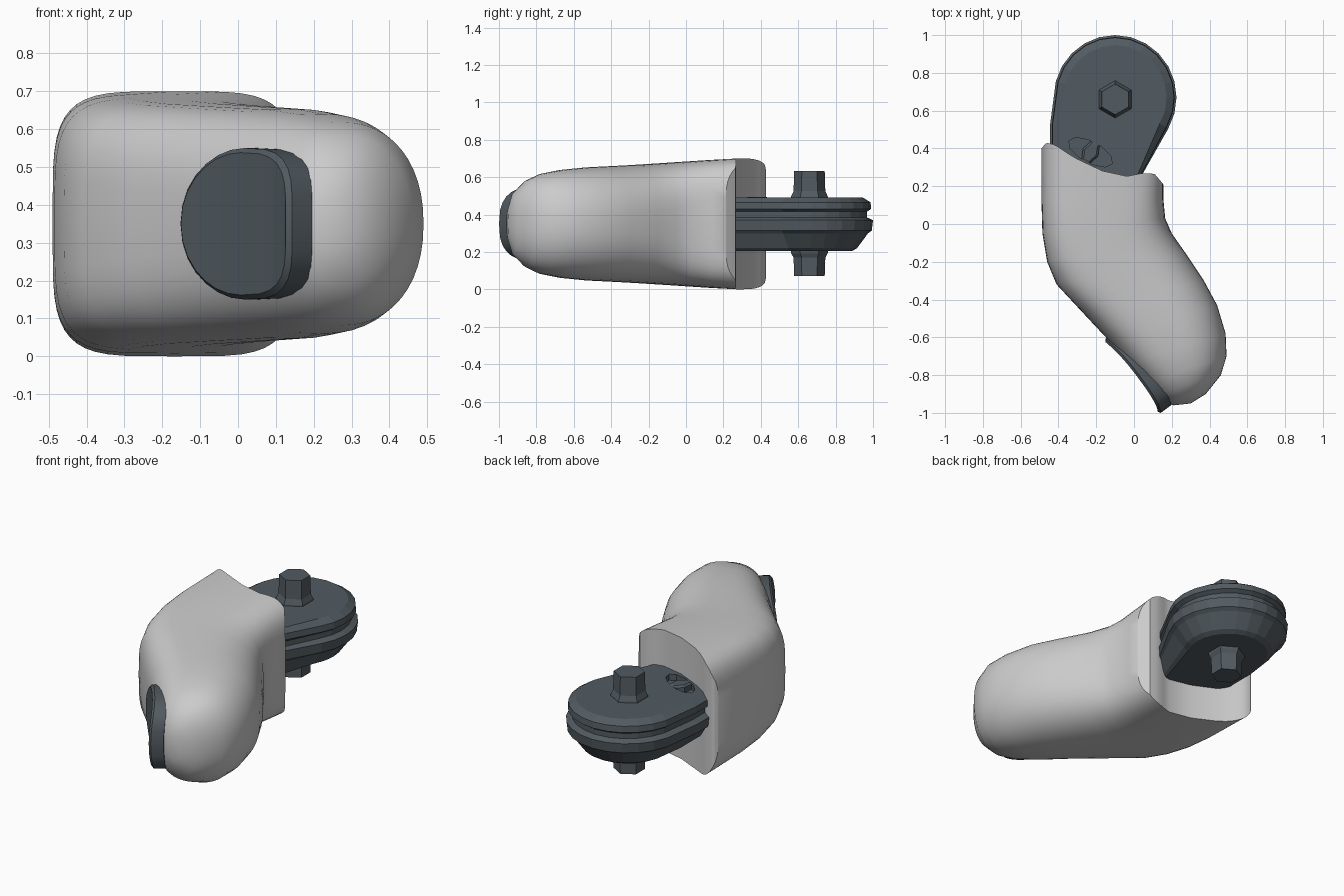
import bpy, bmesh
from math import sin, cos, pi, radians
from mathutils import Vector

if "Cube" in bpy.data.objects:
    bpy.data.objects.remove(bpy.data.objects["Cube"])

ZC = 0.35  # mid height, the model is symmetric about it

dark = bpy.data.materials.new("dark_metal")
dark.diffuse_color = (0.085, 0.105, 0.12, 1)
dark.use_nodes = True
dark.node_tree.nodes["Principled BSDF"].inputs["Base Color"].default_value = dark.diffuse_color


def finish(name, bm, mat=None, smooth=None):
    bmesh.ops.recalc_face_normals(bm, faces=bm.faces)
    me = bpy.data.meshes.new(name)
    bm.to_mesh(me)
    bm.free()
    ob = bpy.data.objects.new(name, me)
    bpy.context.collection.objects.link(ob)
    if mat:
        me.materials.append(mat)
    if smooth:
        bpy.ops.object.select_all(action='DESELECT')
        ob.select_set(True)
        bpy.context.view_layer.objects.active = ob
        bpy.ops.object.shade_smooth_by_angle(angle=radians(smooth))
    return ob


def loft(bm, rings, caps=(True, True)):
    vs = [[bm.verts.new(p) for p in r] for r in rings]
    n = len(vs[0])
    for a, b in zip(vs, vs[1:]):
        for i in range(n):
            j = (i + 1) % n
            bm.faces.new((a[i], a[j], b[j], b[i]))
    if caps[0]:
        bm.faces.new(vs[0])
    if caps[1]:
        bm.faces.new(vs[-1])
    return vs


def power(v, e):
    return (1 if v >= 0 else -1) * abs(v) ** e


def superellipse(n, n_left, n_right):
    pts = []
    for i in range(n):
        c, s = cos(2 * pi * i / n), sin(2 * pi * i / n)
        e = 2 / (n_right if c > 1e-6 else n_left)
        pts.append((power(c if abs(c) > 1e-6 else 0, e), power(s if abs(s) > 1e-6 else 0, e)))
    return pts


# concave end profile of the shell: y as a function of x
END = [(-.49, .40), (-.465, .43), (-.42, .42), (-.33, .36), (-.2, .29),
       (-.05, .25), (.05, .27), (.11, .265), (.155, .21)]


def end_y(x):
    for (x0, y0), (x1, y1) in zip(END, END[1:]):
        if x <= x1:
            return y0 + (y1 - y0) * max(0, (x - x0) / (x1 - x0))
    return END[-1][1]


# shell: left point, right point, half height, left and right squareness
STATIONS = [
    (-.49, .3, .155, .3, .35, 4.5, 4.5),
    (-.49, .12, .155, .14, .342, 4.5, 4.2),
    (-.485, -.05, .165, .03, .333, 4.3, 3.6),
    (-.46, -.2, .2, -.05, .325, 4, 3),
    (-.41, -.32, .27, -.15, .318, 3.8, 2.6),
    (-.28, -.46, .37, -.3, .31, 3.4, 2.4),
    (-.135, -.615, .44, -.43, .303, 3, 2.3),
    (-.035, -.735, .485, -.58, .29, 2.8, 2.2),
    (.06, -.84, .49, -.7, .268, 2.6, 2.2),
    (.11, -.90, .46, -.8, .232, 2.4, 2.2),
    (.16, -.945, .38, -.9, .165, 2.2, 2.2),
    (.21, -.96, .3, -.95, .07, 2, 2),
]
N = 48
rings = []
for k, (lx, ly, rx, ry, h, nl, nr) in enumerate(STATIONS):
    ring = []
    for u, w in superellipse(N, nl, nr):
        t = (u + 1) / 2
        x, y = lx + (rx - lx) * t, ly + (ry - ly) * t
        ring.append((x, end_y(x) if k == 0 else y, ZC + h * w))
    rings.append(ring)
bm = bmesh.new()
vs = loft(bm, rings, (False, True))
first = vs[0]
for i in range(N // 2):  # saddle cap made of vertical strips
    quad = []
    for v in (first[i], first[i + 1], first[N - i - 1], first[(N - i) % N]):
        if v not in quad:
            quad.append(v)
    bm.faces.new(quad)
finish("finger_shell", bm, smooth=40)

# fingertip plate: curved rounded plate on the slanted side
along, out = Vector((.6, -.8, 0)), Vector((-.8, -.6, 0))
start = Vector((-.15, -.6, ZC))
rings = []
for off, grow in ((-.06, 1.0), (.006, 1.0), (.016, .94)):
    ring = []
    for u, w in superellipse(28, 2.1, 3):
        z = .2 * w * grow
        ring.append(start + along * (.25 + .245 * u * grow) + out * (off - .7 * z * z) + Vector((0, 0, z)))
    rings.append(ring)
bm = bmesh.new()
loft(bm, rings)
bmesh.ops.triangulate(bm, faces=[f for f in bm.faces if len(f.verts) > 4])
finish("fingertip_plate", bm, dark, smooth=35)

# knuckle joint: stacked teardrop layers with a groove between them
CX, CY = -.1, .67
outline = [(CX + .325 * cos(radians(a)), CY + .33 * sin(radians(a))) for a in range(-30, 181, 15)]
outline += [(-.445, .52), (-.445, .38), (-.3, .24), (.02, .22)]


def knuckle_ring(z, s):
    return [(CX + (x - CX) * s, CY + (y - CY) * s if y > .45 else y, z) for x, y in outline]


layers = [(.205, .66), (.22, .74), (.30, .92), (.315, .98), (.37, 1.0), (.385, .9),
          (.415, .9), (.43, .97), (.465, .96), (.49, .84)]
bm = bmesh.new()
loft(bm, [knuckle_ring(z, s) for z, s in layers])
knuckle = finish("knuckle_joint", bm, dark)


def prism(name, centre, shape, mat=None):
    bm = bmesh.new()
    loft(bm, [[(centre[0] + x * s, centre[1] + y * s, z) for x, y in poly] for z, s, poly in shape])
    return finish(name, bm, mat)


def polygon(sides, rx, ry, turn=0, spin=0):
    pts = []
    for i in range(sides):
        a = 2 * pi * i / sides + turn
        x, y = rx * cos(a), ry * sin(a)
        pts.append((x * cos(spin) - y * sin(spin), x * sin(spin) + y * cos(spin)))
    return pts


# recessed slot in the knuckle top, with a small bar across it
spin = radians(-28)
slot = polygon(10, .13, .055, spin=spin)
cutter = prism("slot_cutter", (-.23, .38), [(.455, 1, slot), (.6, 1, slot)])
cutter.hide_render = True
cutter.hide_set(True)
mod = knuckle.modifiers.new("slot", 'BOOLEAN')
mod.object, mod.operation, mod.solver = cutter, 'DIFFERENCE', 'EXACT'
bar = polygon(6, .045, .07, spin=spin)
prism("slot_bar", (-.23, .38), [(.44, 1, bar), (.485, 1, bar), (.495, .75, bar)], dark)

# hinge pins: hexagonal, flared where they meet the joint
hexagon = polygon(6, .085, .085, pi / 6)
for name, base, neck, tip in (("upper_pin", .47, .525, .632), ("lower_pin", .215, .17, .072)):
    prism(name, (CX, CY - .01), [(base, 1.2, hexagon), ((base + neck) / 2, 1.15, hexagon),
                                 (neck, 1, hexagon), (tip, .96, hexagon)], dark)
